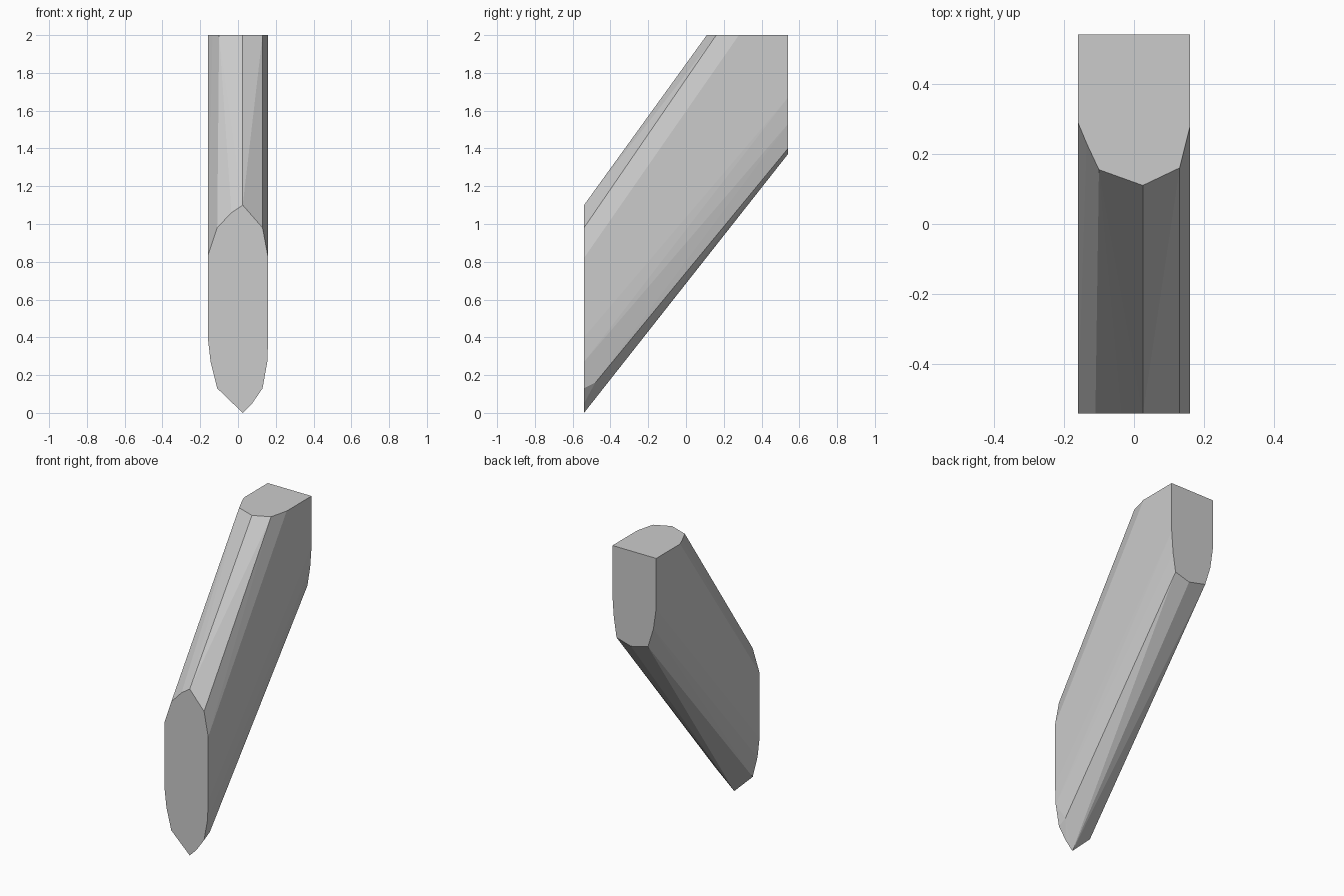
import bpy, bmesh

cube = bpy.data.objects.get("Cube")
if cube:
    bpy.data.objects.remove(cube, do_unlink=True)

# Single stone-grey material
grey = bpy.data.materials.new("light_grey")
grey.use_nodes = True
colour = (0.6, 0.6, 0.6, 1)
grey.diffuse_color = colour
grey.node_tree.nodes["Principled BSDF"].inputs["Base Color"].default_value = colour

HALF = 0.54    # half depth
TOP = 2.0      # height

# Front end outline as (x, z)
front = [(.025, 1.1), (.13, .98), (.16, .82), (.16, .4), (.155, .27), (.13, .13),
         (.075, .05), (.025, 0), (-.11, .13), (-.145, .27), (-.16, .4),
         (-.16, .83), (-.11, .98), (-.035, 1.06)]
# Top end outline as (x, y)
top = [(.16, HALF), (.16, .28), (.13, .16), (.025, .11), (-.1, .155),
       (-.135, .23), (-.16, .29), (-.16, HALF)]
# Lower part of the back end outline as (x, z)
back = [(.16, 1.67), (.15, 1.53), (.13, 1.4), (.025, 1.37), (-.1, 1.4),
        (-.14, 1.53), (-.16, 1.67)]

# Slanted bar: the convex solid spanning its three cut ends
points = [(x, -HALF, z) for x, z in front]
points += [(x, y, TOP) for x, y in top]
points += [(x, HALF, z) for x, z in back]
points.append((.13, -.48, .16))    # chipped corner under the front end

bm = bmesh.new()
for p in points:
    bm.verts.new(p)
hull = bmesh.ops.convex_hull(bm, input=bm.verts[:])
loose = {v for v in hull["geom_interior"] + hull["geom_unused"]
         if isinstance(v, bmesh.types.BMVert) and not v.link_faces}
bmesh.ops.delete(bm, geom=list(loose), context="VERTS")
bmesh.ops.dissolve_limit(bm, angle_limit=0.01, verts=bm.verts[:], edges=bm.edges[:])
bmesh.ops.recalc_face_normals(bm, faces=bm.faces[:])

mesh = bpy.data.meshes.new("slanted_bar")
bm.to_mesh(mesh)
bm.free()
mesh.materials.append(grey)
bar = bpy.data.objects.new("slanted_bar", mesh)
bpy.context.collection.objects.link(bar)
